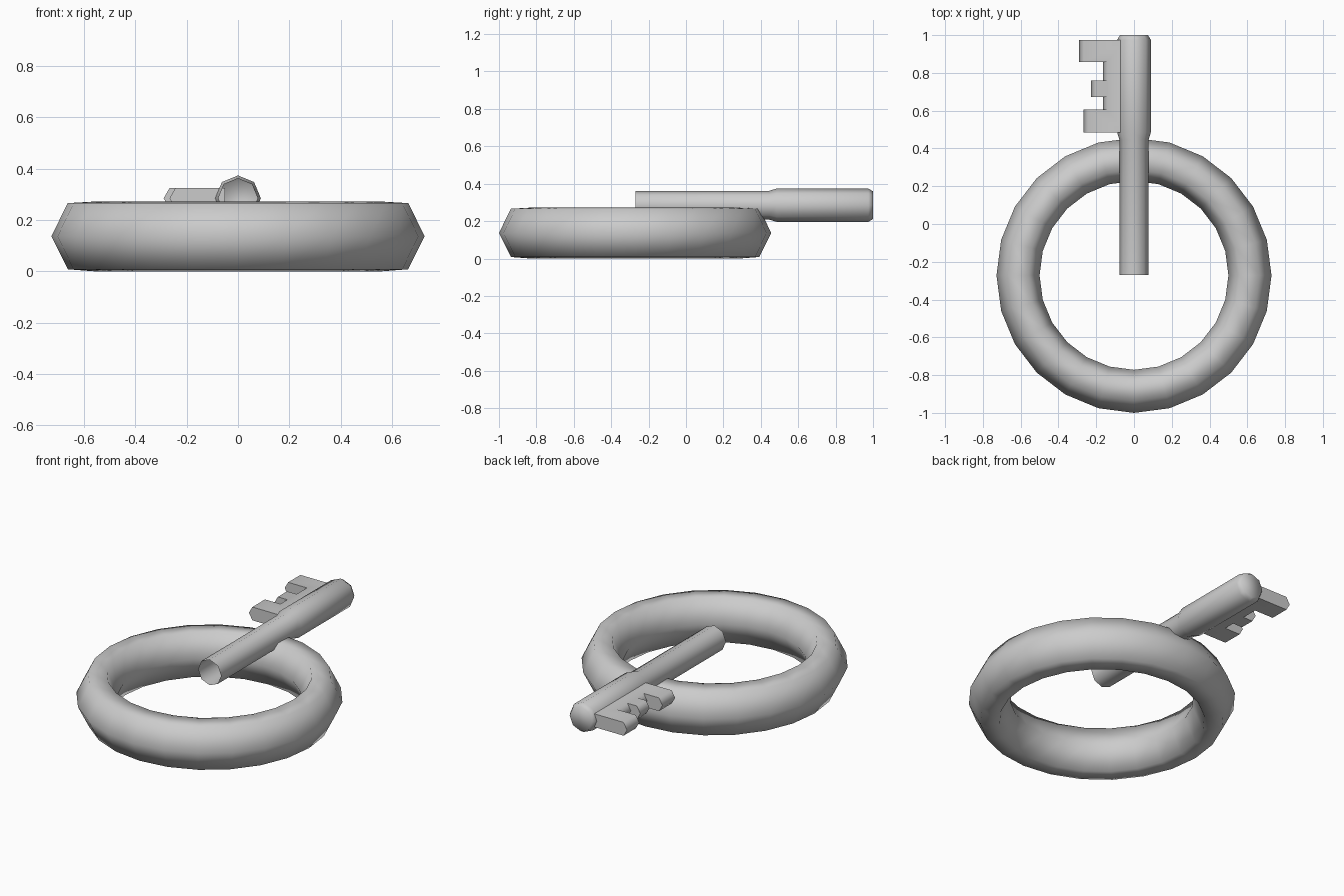
import bpy, bmesh
from math import sin, cos, pi, radians
from mathutils import Vector

if "Cube" in bpy.data.objects:
    bpy.data.objects.remove(bpy.data.objects["Cube"])


def finish(name, bm, angle):
    bmesh.ops.recalc_face_normals(bm, faces=bm.faces)
    mesh = bpy.data.meshes.new(name)
    bm.to_mesh(mesh)
    bm.free()
    obj = bpy.data.objects.new(name, mesh)
    bpy.context.collection.objects.link(obj)
    bpy.ops.object.select_all(action='DESELECT')
    obj.select_set(True)
    bpy.context.view_layer.objects.active = obj
    bpy.ops.object.shade_smooth_by_angle(angle=radians(angle))
    return obj


def bridge(bm, a, b, closed=True):
    n = len(a)
    for i in range(n if closed else n - 1):
        j = (i + 1) % n
        bm.faces.new((a[i], a[j], b[j], b[i]))


# Ring handle: six-sided section swept in 24 steps
RING_Y, SEG = -0.272, 24
section = [(0.728, 0.137), (0.664, 0.266), (0.56, 0.272),
           (0.5, 0.137), (0.56, 0.0), (0.664, 0.008)]
bm = bmesh.new()
loops = []
for k in range(SEG):
    t = 2 * pi * k / SEG
    loops.append([bm.verts.new((r * cos(t), RING_Y + r * sin(t), z)) for r, z in section])
for k in range(SEG):
    bridge(bm, loops[k], loops[(k + 1) % SEG])
finish("ring_handle", bm, 80)

# Shaft: eight-sided tube, open at the near end, thicker and capped at the far end
MID_Z = 0.285
stations = [(-0.27, 0.077), (0.445, 0.077), (0.485, 0.089), (0.975, 0.089), (1.0, 0.074)]
bm = bmesh.new()
loops = []
for y, r in stations:
    loops.append([bm.verts.new((r * cos(i * pi / 4), y, MID_Z + r * sin(i * pi / 4)))
                  for i in range(8)])
for a, b in zip(loops, loops[1:]):
    bridge(bm, a, b)
bm.faces.new(loops[-1])
finish("key_shaft", bm, 65)

# Toothed bit: stepped outline, its tooth tips chamfered toward top and bottom
outline = [(-0.05, 0.485), (-0.267, 0.485), (-0.267, 0.605), (-0.165, 0.605),
           (-0.165, 0.672), (-0.228, 0.672), (-0.228, 0.76), (-0.165, 0.76),
           (-0.165, 0.858), (-0.29, 0.858), (-0.29, 0.975), (-0.05, 0.975)]
bm = bmesh.new()
layers = []
for dz, inset in ((-0.04, 0.023), (0, 0), (0.04, 0.023)):
    layers.append([bm.verts.new((x + (inset if x < -0.1 else 0), y, MID_Z + dz))
                   for x, y in outline])
for a, b in zip(layers, layers[1:]):
    bridge(bm, a, b)
bm.faces.new(layers[0])
bm.faces.new(layers[-1])
finish("key_bit", bm, 65)
